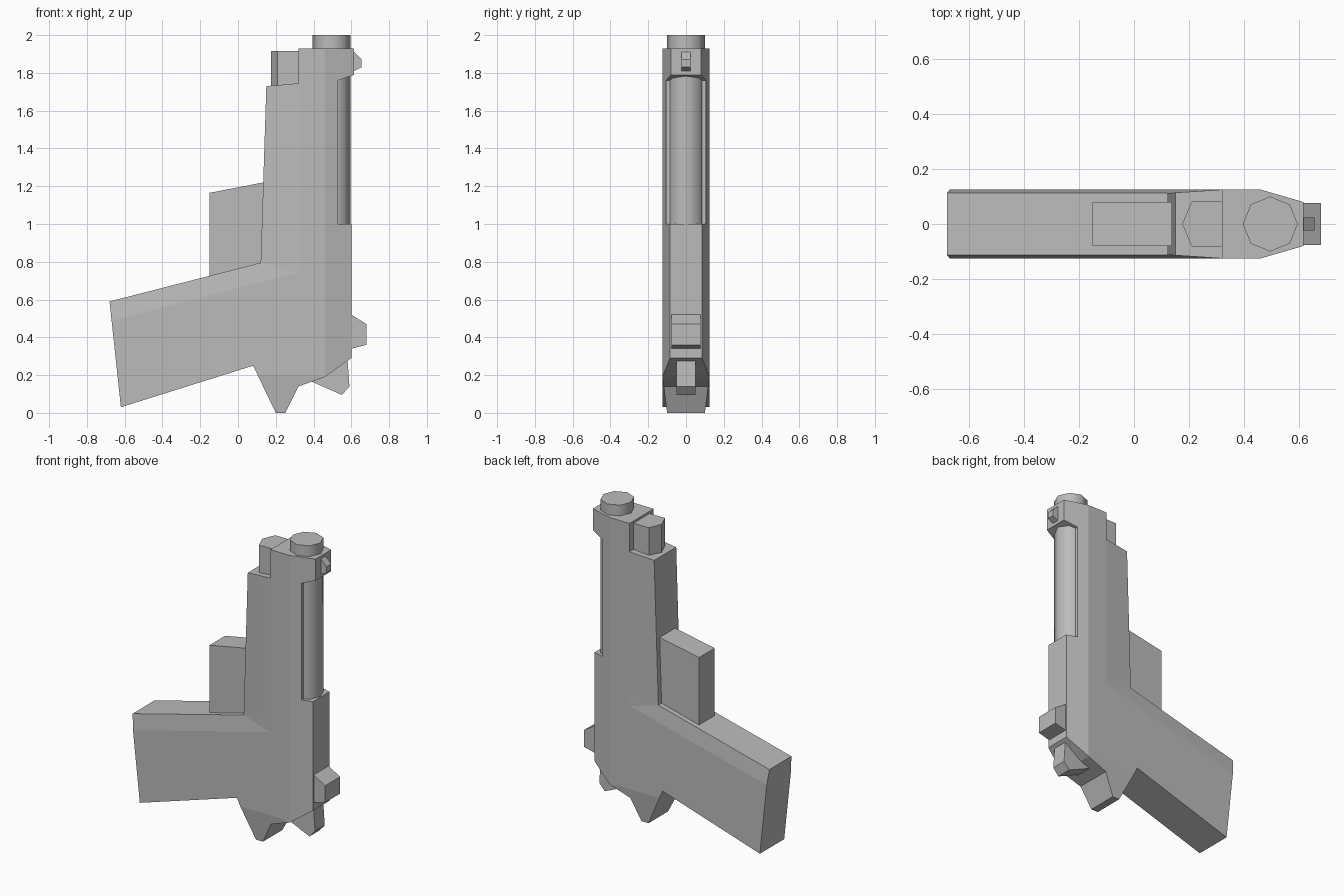
import bpy
import bmesh
import math
from mathutils import Vector

cube = bpy.data.objects.get("Cube")
if cube:
    bpy.data.objects.remove(cube)

GREY = (0.5, 0.5, 0.5, 1)
metal = bpy.data.materials.new("grey metal")
metal.use_nodes = True
metal.diffuse_color = GREY
metal.node_tree.nodes["Principled BSDF"].inputs["Base Color"].default_value = GREY


def finish(name, bm):
    bmesh.ops.recalc_face_normals(bm, faces=bm.faces)
    mesh = bpy.data.meshes.new(name)
    bm.to_mesh(mesh)
    bm.free()
    mesh.materials.append(metal)
    obj = bpy.data.objects.new(name, mesh)
    bpy.context.collection.objects.link(obj)
    return obj


def prism(points, offset):
    """Closed solid from a planar outline swept along offset."""
    bm = bmesh.new()
    face = bm.faces.new([bm.verts.new(p) for p in points])
    swept = bmesh.ops.extrude_face_region(bm, geom=[face], use_keep_orig=True)
    moved = [v for v in swept["geom"] if isinstance(v, bmesh.types.BMVert)]
    bmesh.ops.translate(bm, verts=moved, vec=offset)
    return bm


def side_plate(outline, half_width):
    """Side outline in x and z, given thickness across y."""
    return prism([(x, -half_width, z) for x, z in outline], (0, 2 * half_width, 0))


# Body: slide, frame, tang and grip share one side outline
outline = [(0.32, 1.93), (0.615, 1.93), (0.615, 1.79), (0.53, 1.76), (0.53, 1.0),
           (0.60, 1.0), (0.60, 0.29), (0.46, 0.19), (0.32, 0.14), (0.25, 0), (0.20, 0),
           (0.08, 0.25), (-0.62, 0.03), (-0.68, 0.59), (0.12, 0.795), (0.15, 1.73),
           (0.32, 1.745)]
bm = side_plate(outline, 1)
bmesh.ops.triangulate(bm, faces=bm.faces)

# Crease lines where the side surface changes slope
strap = Vector((0.12, 0, 0.795))
strap_normal = Vector((0.205, 0, -0.8)).normalized()
creases = [((0.32, 0, 0), (1, 0, 0)), ((0.46, 0, 0), (1, 0, 0)),
           ((0, 0, 0.2), (0, 0, 1)), (strap, strap_normal),
           (strap + strap_normal * 0.1, strap_normal), (strap, (0.055, 0, 0.2))]
for point, normal in creases:
    bmesh.ops.bisect_plane(bm, geom=bm.verts[:] + bm.edges[:] + bm.faces[:],
                           plane_co=point, plane_no=normal, dist=1e-5)


def clamp(t):
    return max(0, min(1, t))


def half_width(x, z):
    if x > 0.46:
        return 0.125 - 0.29 * (x - 0.46)
    if z < 0.2 and 0.06 < x < 0.4:
        return 0.1 + 0.025 * z / 0.2
    from_strap = (Vector((x, 0, z)) - strap).dot(strap_normal) / 0.1
    from_front = (x - 0.14) / 0.18
    return 0.113 + 0.012 * max(clamp(from_strap), clamp(from_front))


for v in bm.verts:
    v.co.y = math.copysign(half_width(v.co.x, v.co.z), v.co.y)
finish("body", bm)

# Barrel: eight-sided, exposed through the slide opening
ring = [(0.495 + 0.1 * math.cos(a * math.pi / 4), 0.1 * math.sin(a * math.pi / 4), 0.97)
        for a in range(8)]
barrel = finish("barrel", prism(ring, (0, 0, 1.03)))
bpy.context.view_layer.objects.active = barrel
barrel.select_set(True)
bpy.ops.object.shade_smooth_by_angle(angle=math.radians(50))
barrel.select_set(False)

# Pointed nose under the barrel
nose = [(0.175, 0), (0.21, 0.083), (0.34, 0.083), (0.34, -0.083), (0.21, -0.083)]
finish("recoil_housing", prism([(x, y, 1.7) for x, y in nose], (0, 0, 0.215)))

# Small parts, each a side outline with a half width
parts = {
    "trigger_block": ([(-0.15, 0.7), (-0.15, 1.165), (0.16, 1.225), (0.16, 0.78)], 0.08),
    "front_sight": ([(0.6, 1.91), (0.615, 1.91), (0.655, 1.87), (0.655, 1.83),
                     (0.615, 1.81), (0.6, 1.81)], 0.024),
    "rear_sight": ([(0.58, 0.52), (0.6, 0.52), (0.68, 0.47), (0.68, 0.36),
                    (0.6, 0.34), (0.58, 0.34)], 0.077),
    "hammer": ([(0.38, 0.17), (0.55, 0.095), (0.59, 0.14), (0.58, 0.28), (0.46, 0.25)], 0.05),
}
for name, (shape, width) in parts.items():
    finish(name, side_plate(shape, width))
